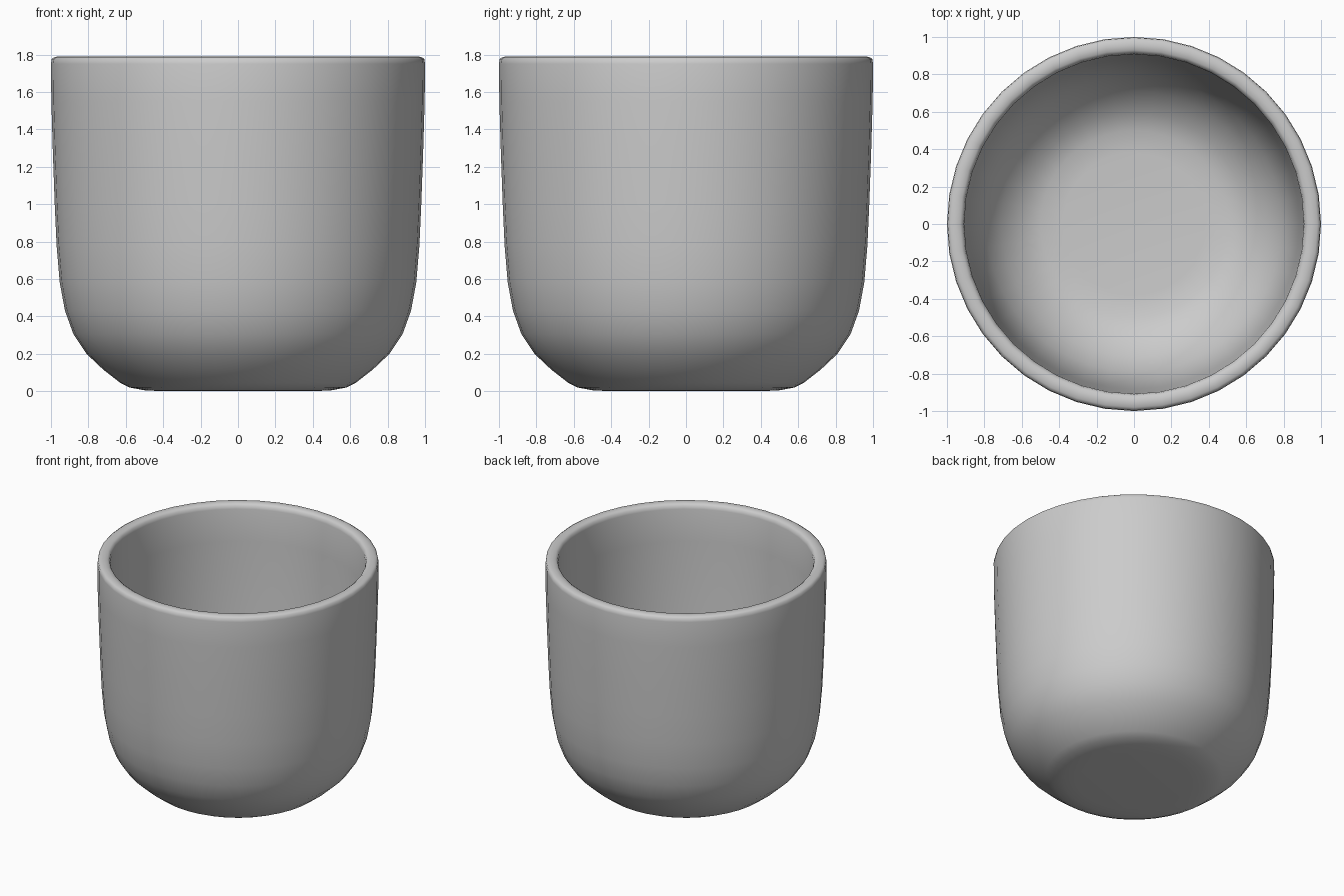
import bpy, bmesh, math

if "Cube" in bpy.data.objects:
    bpy.data.objects.remove(bpy.data.objects["Cube"])

SEGMENTS = 40

# Cup half-section: outer foot, up the wall, over the rim, down the inside
outer = [(0, 0), (0.4, 0.0), (0.5, 0.005), (0.58, 0.02), (0.63, 0.045), (0.72, 0.115),
         (0.81, 0.2), (0.88, 0.305), (0.925, 0.43), (0.953, 0.58), (0.97, 0.78),
         (0.98, 1.0), (0.99, 1.28), (0.998, 1.55), (1.0, 1.75)]
rim = [(0.996, 1.777), (0.98, 1.787), (0.955, 1.79), (0.93, 1.787), (0.914, 1.775)]
inner = [(0.908, 1.75), (0.905, 1.5), (0.895, 1.2), (0.883, 0.9), (0.87, 0.7),
         (0.84, 0.5), (0.79, 0.36), (0.71, 0.245), (0.6, 0.15), (0.5, 0.11),
         (0.38, 0.1), (0, 0.1)]
profile = outer + rim + inner

# Lathe the section around z
bm = bmesh.new()
verts = [bm.verts.new((r, 0, z)) for r, z in profile]
edges = [bm.edges.new(pair) for pair in zip(verts, verts[1:])]
bmesh.ops.spin(bm, geom=verts + edges, cent=(0, 0, 0), axis=(0, 0, 1),
               angle=2 * math.pi, steps=SEGMENTS, use_merge=True)
bmesh.ops.remove_doubles(bm, verts=bm.verts, dist=0.0005)
bmesh.ops.recalc_face_normals(bm, faces=bm.faces)
mesh = bpy.data.meshes.new("cup")
bm.to_mesh(mesh)
bm.free()

cup = bpy.data.objects.new("cup", mesh)
bpy.context.collection.objects.link(cup)

# Plain grey glaze
grey = bpy.data.materials.new("light_grey")
grey.diffuse_color = (0.6, 0.6, 0.6, 1)
grey.use_nodes = True
grey.node_tree.nodes["Principled BSDF"].inputs["Base Color"].default_value = grey.diffuse_color
mesh.materials.append(grey)
for face in mesh.polygons:
    face.use_smooth = True
